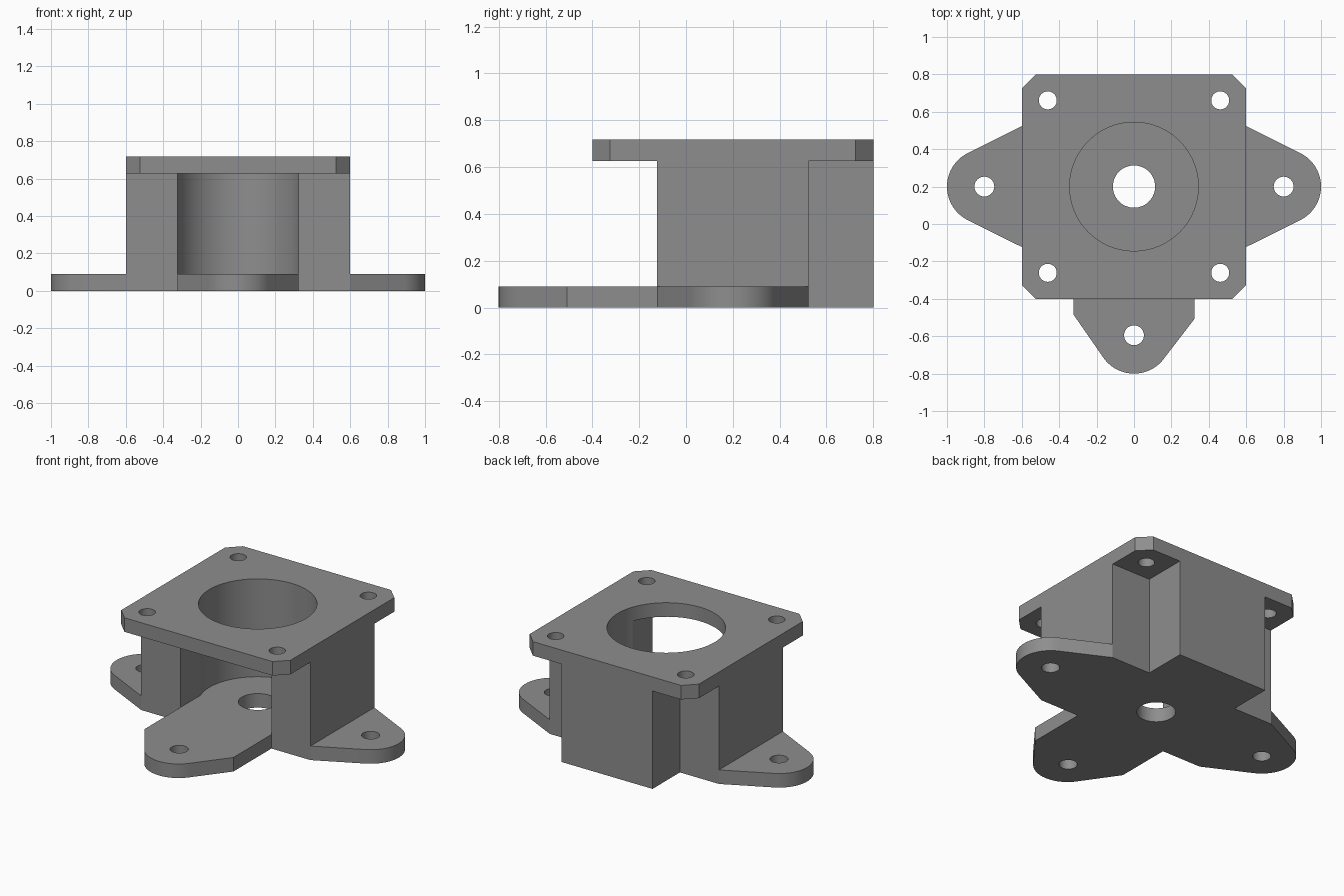
import bpy, bmesh, math

if "Cube" in bpy.data.objects:
    bpy.data.objects.remove(bpy.data.objects["Cube"])

CY = 0.2                          # y of the bore axis
BASE_T, PLATE_Z, TOP = 0.09, 0.627, 0.717
HALF, ARM = 0.6, 0.323            # half width of the plate and of the cross arms

grey = bpy.data.materials.new("grey")
grey.diffuse_color = (0.27, 0.27, 0.27, 1)
grey.use_nodes = True
grey.node_tree.nodes["Principled BSDF"].inputs["Base Color"].default_value = grey.diffuse_color


def prism(name, pts, z0, z1):
    """Closed outline (counter-clockwise) extruded from z0 to z1."""
    bm = bmesh.new()
    face = bm.faces.new([bm.verts.new((x, y, z0)) for x, y in pts])
    ext = bmesh.ops.extrude_face_region(bm, geom=[face])
    top = [v for v in ext["geom"] if isinstance(v, bmesh.types.BMVert)]
    bmesh.ops.translate(bm, verts=top, vec=(0, 0, z1 - z0))
    bmesh.ops.recalc_face_normals(bm, faces=bm.faces)
    mesh = bpy.data.meshes.new(name)
    bm.to_mesh(mesh)
    bm.free()
    mesh.materials.append(grey)
    obj = bpy.data.objects.new(name, mesh)
    bpy.context.collection.objects.link(obj)
    return obj


def arc(cx, cy, r, a0, a1, n):
    return [(cx + r * math.cos(math.radians(a0 + (a1 - a0) * i / n)),
             cy + r * math.sin(math.radians(a0 + (a1 - a0) * i / n)))
            for i in range(n + 1)]


def circle(cx, cy, r, n=48):
    return arc(cx, cy, r, 0, 360, n)[:-1]


def combine(target, other, operation):
    """Apply a boolean and remove the tool object."""
    mod = target.modifiers.new(operation, 'BOOLEAN')
    mod.operation, mod.solver, mod.object = operation, 'EXACT', other
    bpy.context.view_layer.objects.active = target
    bpy.ops.object.modifier_apply(modifier=mod.name)
    bpy.data.objects.remove(other)


lo, hi = CY - ARM, CY + ARM       # front and back edges of the side arms
back = CY + HALF

# Base: cross with three rounded mounting ears
bracket = prism(
    "motor_mount_bracket",
    [(ARM, lo), (HALF, lo)] + arc(0.8, CY, 0.2, -63.4, 63.4, 24)
    + [(HALF, hi), (ARM, hi), (ARM, back), (-ARM, back), (-ARM, hi), (-HALF, hi)]
    + arc(-0.8, CY, 0.2, 116.6, 243.4, 24)
    + [(-HALF, lo), (-ARM, lo), (-ARM, -0.485)]
    + arc(0, -0.6, 0.2, 216, 325, 24) + [(ARM, -0.508)],
    0, BASE_T)

# Body: block with notched rear corners
body = prism("body", [(-HALF, lo), (HALF, lo), (HALF, hi), (ARM, hi), (ARM, back),
                      (-ARM, back), (-ARM, hi), (-HALF, hi)], 0, PLATE_Z)

# Top plate: square with chamfered corners
c = HALF - 0.075
top_plate = prism("top_plate", [(x, CY + y) for x, y in (
    (-c, -HALF), (c, -HALF), (HALF, -c), (HALF, c),
    (c, HALF), (-c, HALF), (-HALF, c), (-HALF, -c))], PLATE_Z, TOP)

combine(bracket, body, 'UNION')
combine(bracket, top_plate, 'UNION')

# Bore and the front opening below the plate
combine(bracket, prism("bore", circle(0, CY, 0.344, 96), BASE_T, 1), 'DIFFERENCE')
combine(bracket, prism("front_slot", [(-ARM, -0.3), (ARM, -0.3), (ARM, CY), (-ARM, CY)],
                       BASE_T, PLATE_Z), 'DIFFERENCE')

# Shaft hole and ear holes in the base
for x, y, r in ((0, CY, 0.113), (0.8, CY, 0.053), (-0.8, CY, 0.053), (0, -0.595, 0.053)):
    combine(bracket, prism("base_hole", circle(x, y, r), -0.1, 0.3), 'DIFFERENCE')

# Screw holes in the plate corners; the front pair clears the block
for sx in (-1, 1):
    for sy in (-1, 1):
        hole = prism("screw_hole", circle(sx * 0.461, CY + sy * 0.461, 0.048), 0.55, 1)
        combine(bracket, hole, 'DIFFERENCE')

bpy.ops.object.select_all(action='DESELECT')
bracket.select_set(True)
bpy.context.view_layer.objects.active = bracket
bpy.ops.object.shade_smooth_by_angle(angle=math.radians(20))
